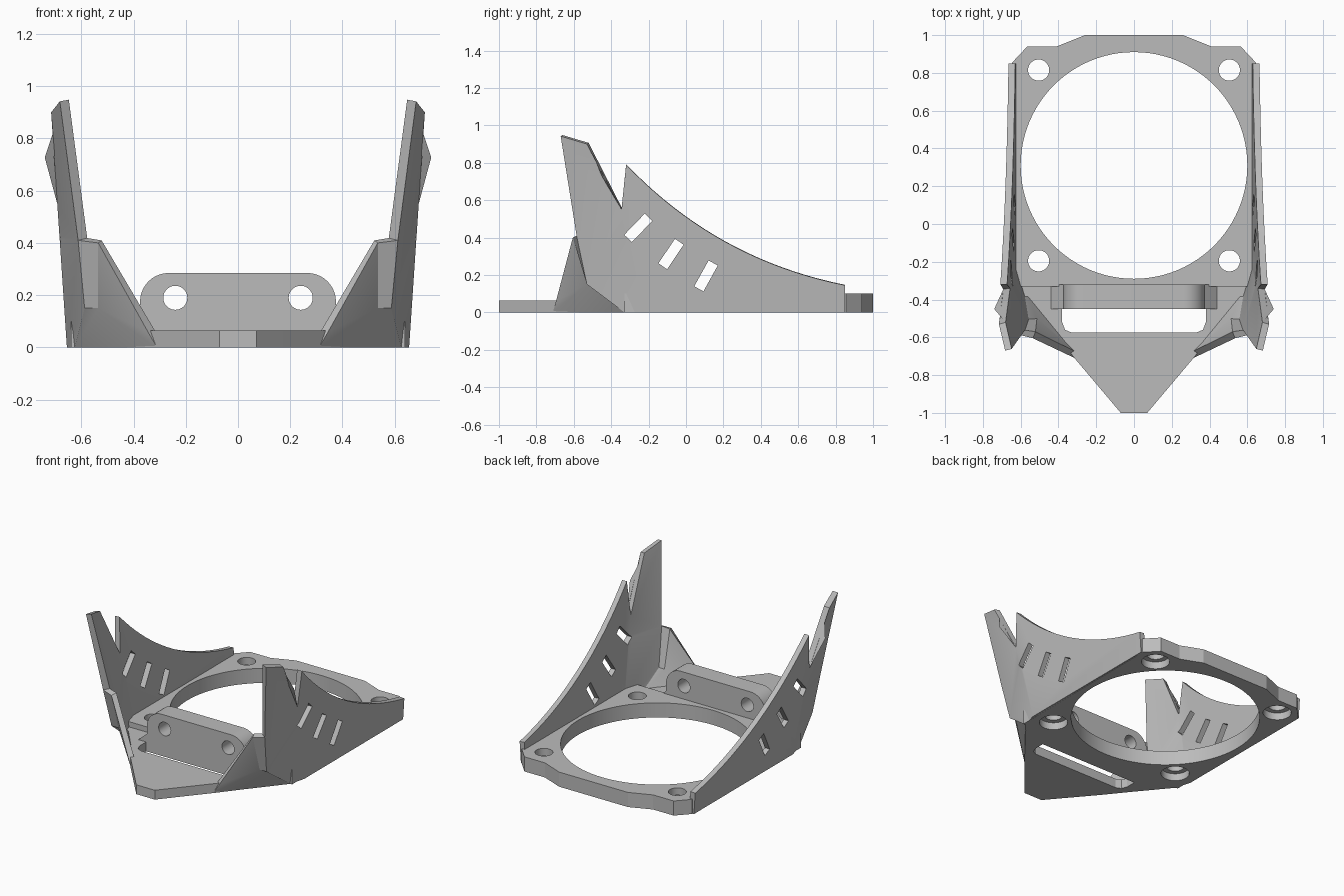
import bpy, bmesh, math
from mathutils import Vector, Matrix

cube = bpy.data.objects.get("Cube")
if cube:
    bpy.data.objects.remove(cube, do_unlink=True)

grey = bpy.data.materials.new("plain grey")
grey.use_nodes = True
grey.diffuse_color = (0.5, 0.5, 0.5, 1)
grey.node_tree.nodes["Principled BSDF"].inputs["Base Color"].default_value = (0.5, 0.5, 0.5, 1)


def add_object(name, bm):
    mesh = bpy.data.meshes.new(name)
    bm.to_mesh(mesh)
    bm.free()
    mesh.materials.append(grey)
    obj = bpy.data.objects.new(name, mesh)
    bpy.context.collection.objects.link(obj)
    return obj


def prism(name, outline, offset):
    """Extrude a closed 3D outline by an offset vector."""
    bm = bmesh.new()
    face = bm.faces.new([bm.verts.new(p) for p in outline])
    side = bmesh.ops.extrude_face_region(bm, geom=[face])
    moved = [g for g in side["geom"] if isinstance(g, bmesh.types.BMVert)]
    bmesh.ops.translate(bm, verts=moved, vec=offset)
    bmesh.ops.recalc_face_normals(bm, faces=bm.faces)
    return add_object(name, bm)


def cylinder(center, radius, depth, turn=0.0, segments=40):
    bm = bmesh.new()
    bmesh.ops.create_cone(bm, cap_ends=True, segments=segments, radius1=radius, radius2=radius,
                          depth=depth,
                          matrix=Matrix.Translation(center) @ Matrix.Rotation(turn, 4, "X"))
    return add_object("cutter", bm)


def finish(obj, cutters=()):
    """Cut, bake the modifiers, drop the cutters and shade."""
    for c in cutters:
        c.hide_render = True
        mod = obj.modifiers.new("cut", "BOOLEAN")
        mod.operation, mod.solver, mod.object = "DIFFERENCE", "EXACT", c
    bpy.context.view_layer.update()
    graph = bpy.context.evaluated_depsgraph_get()
    baked = bpy.data.meshes.new_from_object(obj.evaluated_get(graph))
    obj.modifiers.clear()
    obj.data = baked
    for c in cutters:
        bpy.data.objects.remove(c, do_unlink=True)
    bpy.ops.object.select_all(action="DESELECT")
    obj.select_set(True)
    bpy.context.view_layer.objects.active = obj
    bpy.ops.object.shade_smooth_by_angle(angle=math.radians(20))


def both_sides(half):
    """Close a right-hand half outline with its mirror image."""
    return half + [(-x, y) for x, y in reversed(half)]


def flat(points, z=0.0):
    return [(x, y, z) for x, y in points]


# Main ring plate with a large opening and four counterbored screw holes
plate = prism("ring_plate", flat(both_sides(
    [(0.64, -0.33), (0.645, 0.855), (0.565, 0.94), (0.41, 0.94), (0.26, 1.0)])), (0, 0, 0.1))
cuts = [cylinder((0, 0.31, 0.05), 0.6, 0.4, segments=96)]
for x in (-0.505, 0.505):
    for y in (-0.195, 0.815):
        cuts.append(cylinder((x, y, 0.05), 0.056, 0.4))
        cuts.append(cylinder((x, y, 0), 0.09, 0.1))
finish(plate, cuts)

# Thin pointed front plate with a cross slot
nose = prism("front_plate", flat(both_sides(
    [(0.07, -1.0), (0.315, -0.71), (0.62, -0.33)])), (0, 0, 0.064))
slot = prism("cutter", flat(both_sides(
    [(0.33, -0.575), (0.365, -0.56), (0.38, -0.52), (0.38, -0.45)]), -0.1), (0, 0, 0.4))
finish(nose, [slot])

# Upright mounting bracket with rounded top, flared feet and two holes
arc = [(0.265 + 0.11 * math.cos(a), 0.175 + 0.11 * math.sin(a))
       for a in [math.pi / 2 * i / 10 for i in range(11)]]
profile = both_sides([(0.47, 0.0), (0.455, 0.05), (0.375, 0.12)] + arc)
bracket = prism("mounting_bracket", [(x, -0.45, z) for x, z in profile], (0, 0.13, 0))
finish(bracket, [cylinder((x, -0.385, 0.19), 0.046, 0.5, math.pi / 2) for x in (-0.24, 0.24)])


# Swept side walls with spikes and folded front wings
def wall_point(y, z):
    return (0.655 + 0.067 * z, y, z)


bm = bmesh.new()
start, bend, end = Vector((0.85, 0.145)), Vector((0.164, 0.282)), Vector((-0.32, 0.79))
sweep = [start * (1 - t) ** 2 + bend * 2 * t * (1 - t) + end * t * t
         for t in [i / 20 for i in range(21)]]
rim = [bm.verts.new(wall_point(y, z)) for y, z in [(0.85, 0)] + [tuple(p) for p in sweep]]
corners = {
    "notch": wall_point(-0.345, 0.55),
    "fold": wall_point(-0.22, 0),
    "spike_back": wall_point(-0.45, 0.73),
    "spike_top": wall_point(-0.53, 0.9),
    "spike_tip": (0.682, -0.67, 0.942),
    "edge_top": (0.612, -0.585, 0.41),
    "edge_low": (0.587, -0.53, 0.15),
    "foot": (0.625, -0.33, 0),
    "wing_top": (0.535, -0.605, 0.4),
    "wing_low": (0.535, -0.53, 0.15),
    "toe_top": (0.345, -0.695, 0.06),
    "toe": (0.31, -0.712, 0),
}
v = {name: bm.verts.new(p) for name, p in corners.items()}
bm.faces.new(rim + [v["notch"], v["fold"]])
for names in ("fold notch edge_top edge_low", "fold edge_low foot",
              "notch spike_back spike_top", "notch spike_top spike_tip edge_top",
              "edge_low edge_top wing_top wing_low", "wing_low wing_top toe_top toe",
              "foot edge_low wing_low toe"):
    bm.faces.new([v[n] for n in names.split()])
walls = add_object("side_walls", bm)
shell = walls.modifiers.new("thickness", "SOLIDIFY")
shell.thickness, shell.offset, shell.use_even_offset = 0.036, -1, True
mirror = walls.modifiers.new("other_side", "MIRROR")
mirror.use_mirror_merge = False

# Three slanted windows through each wall
windows = []
for y, z, angle in ((-0.255, 0.452, 46), (-0.08, 0.312, 56), (0.107, 0.195, 61)):
    box = bmesh.new()
    bmesh.ops.create_cube(box, size=1, matrix=Matrix.Translation((0, y, z))
                          @ Matrix.Rotation(math.radians(angle), 4, "X")
                          @ Matrix.Diagonal((2, 0.158, 0.056, 1)))
    windows.append(add_object("cutter", box))
finish(walls, windows)
